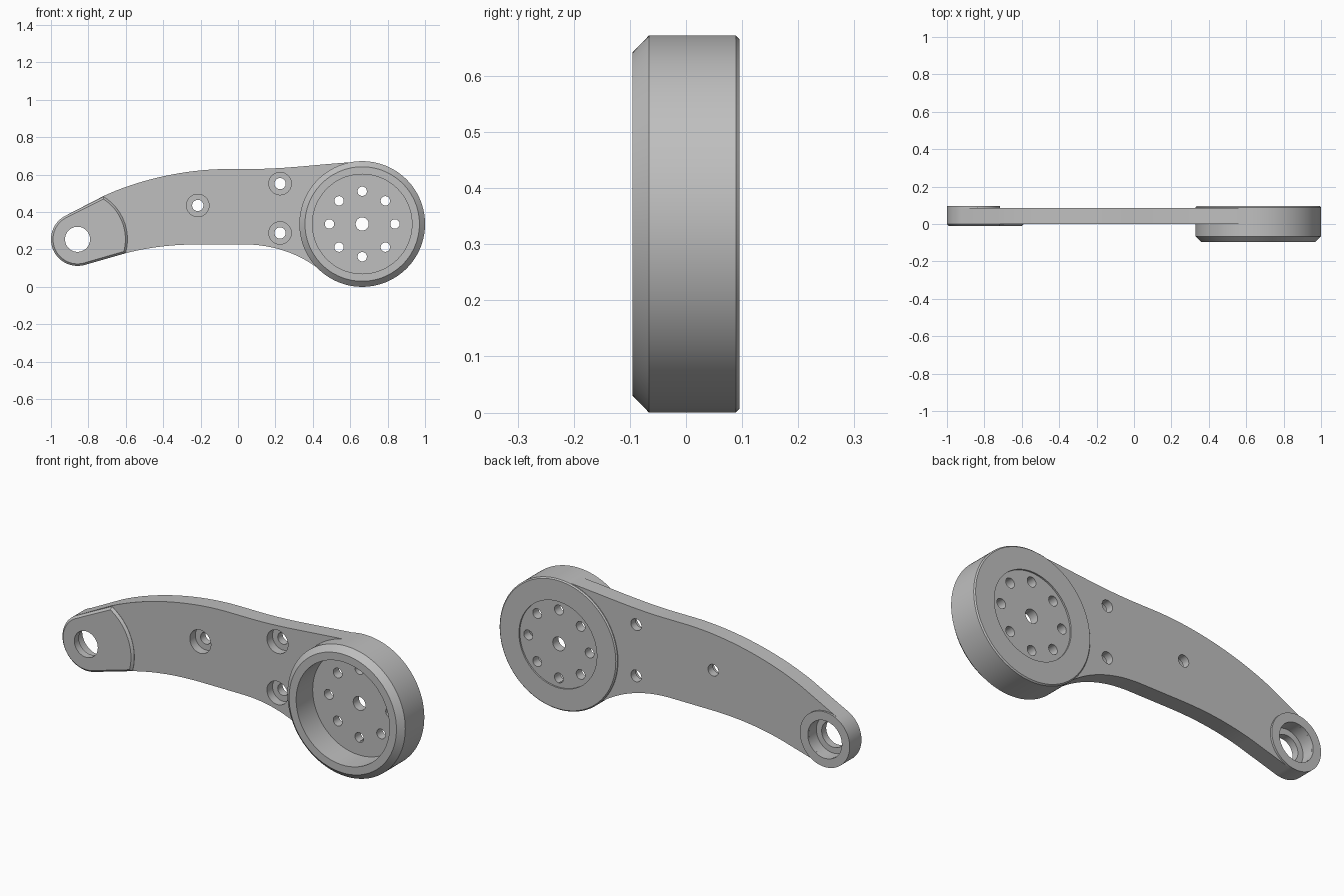
import bpy, bmesh, math
from mathutils import Vector
from mathutils.geometry import interpolate_bezier

if "Cube" in bpy.data.objects:
    bpy.data.objects.remove(bpy.data.objects["Cube"])

grey = bpy.data.materials.new("plain grey")
grey.use_nodes = True
GREY = (0.52, 0.52, 0.52, 1)
grey.diffuse_color = GREY
grey.node_tree.nodes["Principled BSDF"].inputs["Base Color"].default_value = GREY

HUB, HUB_R = (0.664, 0.336), 0.336
EYE, EYE_R = (-0.858, 0.254), 0.142


def arc(center, r, a0, a1, n):
    """Points (x, z) on a circle, angles in degrees."""
    angles = [math.radians(a0 + (a1 - a0) * i / n) for i in range(n + 1)]
    return [(center[0] + r * math.cos(a), center[1] + r * math.sin(a)) for a in angles]


def bezier(*pts, n=24):
    return [tuple(p)[:2] for p in interpolate_bezier(*[Vector(p) for p in pts], n)]


def finish(bm, name):
    bmesh.ops.recalc_face_normals(bm, faces=bm.faces)
    mesh = bpy.data.meshes.new(name)
    bm.to_mesh(mesh)
    bm.free()
    mesh.materials.append(grey)
    ob = bpy.data.objects.new(name, mesh)
    bpy.context.collection.objects.link(ob)
    return ob


def slab(name, outline, y0, y1, chamfer=0):
    """Extrude an (x, z) outline from y0 (front) to y1, chamfering the front rim."""
    bm = bmesh.new()
    front = bm.faces.new([bm.verts.new((x, y0, z)) for x, z in outline])
    rim = list(front.edges)
    new = bmesh.ops.extrude_face_region(bm, geom=[front], use_keep_orig=True)["geom"]
    bmesh.ops.translate(bm, vec=(0, y1 - y0, 0),
                        verts=[g for g in new if isinstance(g, bmesh.types.BMVert)])
    bmesh.ops.recalc_face_normals(bm, faces=bm.faces)
    if chamfer:
        bmesh.ops.bevel(bm, geom=rim, offset=chamfer, segments=1, affect='EDGES')
    return finish(bm, name)


def lathe(name, center, profile, steps=96):
    """Spin a closed (radius, y) profile about a y axis through center."""
    bm = bmesh.new()
    verts = [bm.verts.new((center[0] + r, y, center[1])) for r, y in profile]
    edges = [bm.edges.new((a, b)) for a, b in zip(verts, verts[1:] + verts[:1])]
    bmesh.ops.spin(bm, geom=verts + edges, cent=(center[0], 0, center[1]),
                   axis=(0, 1, 0), angle=math.tau, steps=steps, use_merge=True)
    bmesh.ops.remove_doubles(bm, verts=bm.verts, dist=1e-5)
    return finish(bm, name)


def drill(ob, holes):
    """Cut round holes given as (center, radius, y0, y1)."""
    bpy.context.view_layer.objects.active = ob
    for center, r, y0, y1 in holes:
        cutter = slab("cutter", arc(center, r, 0, 352.5, 47), y0, y1)
        cutter.hide_render = True
        mod = ob.modifiers.new("hole", 'BOOLEAN')
        mod.operation, mod.solver, mod.object = 'DIFFERENCE', 'EXACT', cutter
        bpy.ops.object.modifier_apply(modifier=mod.name)
        bpy.data.objects.remove(cutter)


# Arm plate: eye end, upper edge, hidden end inside the hub wall, lower edge
eye_arc = arc(EYE, EYE_R, 286, 118, 40)
upper = (bezier((-0.72, 0.485), (-0.55, 0.565), (-0.3, 0.63), (-0.05, 0.63))
         + bezier((0.06, 0.63), (0.25, 0.63), (0.4, 0.652), (0.6, 0.666)))
lower = (bezier((0.47, 0.064), (0.37, 0.155), (0.22, 0.227), (0.03, 0.227))
         + bezier((-0.2, 0.227), (-0.36, 0.227), (-0.48, 0.21), (-0.6, 0.18)))
arm = slab("arm_plate", eye_arc + upper + arc(HUB, 0.3, 105, 230, 30) + lower, 0, 0.085)

# Raised, chamfered pad on the front of the eye end
pad_edge = arc(EYE, 0.267, -16, 58.5, 24)
pad = slab("eye_front_pad", eye_arc + pad_edge[::-1], -0.012, 0.01, chamfer=0.011)

# Raised ring behind the eye
ring = lathe("eye_back_ring", EYE, [(0.097, 0.08), (EYE_R, 0.08), (EYE_R, 0.095), (0.097, 0.095)])

# Hub cup with deep front pocket and shallow rear recess
hub = lathe("hub_cup", HUB, [(0.035, 0.04), (0.266, 0.04), (0.266, -0.095), (0.306, -0.095),
                             (HUB_R, -0.066), (HUB_R, 0.089), (0.33, 0.095), (0.222, 0.095),
                             (0.222, 0.087), (0.035, 0.087)], 128)

# Stepped eye bore and counterbored screw holes
eye_bore = (EYE, 0.067, -0.2, 0.2)
holes = [eye_bore, (EYE, 0.097, 0.025, 0.2)]
for spot in [(-0.215, 0.435), (0.225, 0.552), (0.225, 0.288)]:
    holes += [(spot, 0.03, -0.2, 0.2), (spot, 0.06, -0.2, 0.045)]
drill(arm, holes)
drill(pad, [eye_bore])

# Ring of eight bolt holes through the hub floor
drill(hub, [(p, 0.025, -0.02, 0.2) for p in arc(HUB, 0.175, 0, 315, 7)])

for ob in (arm, pad, ring, hub):
    bpy.ops.object.select_all(action='DESELECT')
    ob.select_set(True)
    bpy.context.view_layer.objects.active = ob
    bpy.ops.object.shade_smooth_by_angle(angle=math.radians(25))
